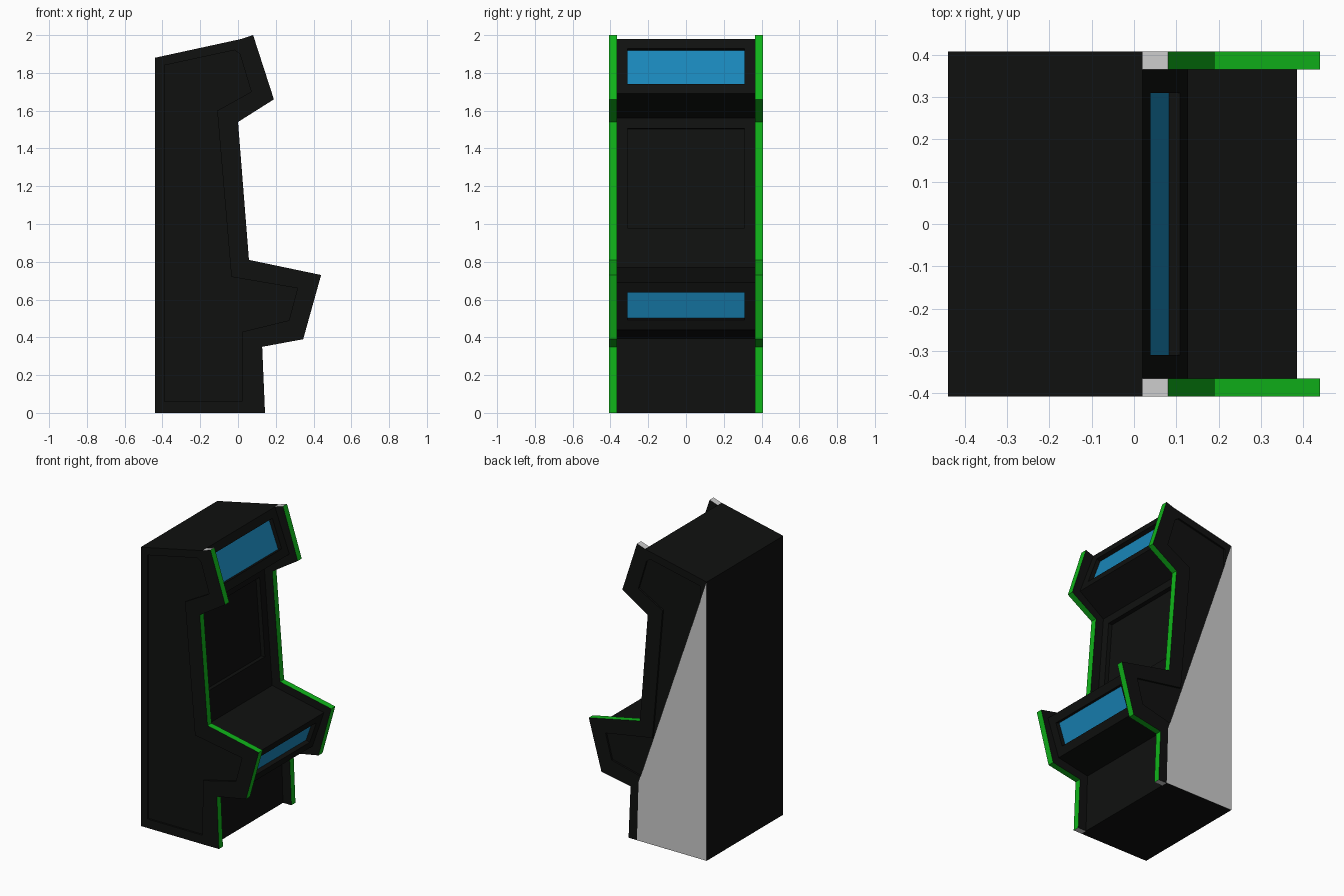
import bpy, bmesh

if "Cube" in bpy.data.objects:
    bpy.data.objects.remove(bpy.data.objects["Cube"])


def material(name, rgb):
    m = bpy.data.materials.new(name)
    m.diffuse_color = (*rgb, 1)
    m.use_nodes = True
    m.node_tree.nodes["Principled BSDF"].inputs["Base Color"].default_value = m.diffuse_color
    return m


BLACK = material("black", (0.005, 0.0055, 0.005))
GREEN = material("green_trim", (0.005, 0.46, 0.01))
BLUE = material("blue_glass", (0.01, 0.24, 0.49))
GREY = material("bare_grey", (0.8, 0.8, 0.8))
WIDTH, THICK = 0.408, 0.043
INNER = WIDTH - THICK


def finish(bm, name, mats):
    mesh = bpy.data.meshes.new(name)
    bm.to_mesh(mesh)
    bm.free()
    for m in mats:
        mesh.materials.append(m)
    obj = bpy.data.objects.new(name, mesh)
    bpy.context.collection.objects.link(obj)
    return obj


def ring(bm, points, y):
    return [bm.verts.new((x, y, z)) for x, z in points]


def bridge(bm, a, b):
    n = len(a)
    return [bm.faces.new((a[i], a[(i + 1) % n], b[(i + 1) % n], b[i])) for i in range(n)]


# Outer silhouette of the side panels and their recessed field
SIDE = [(-0.44, 0), (0.143, 0), (0.128, 0.35), (0.345, 0.39), (0.44, 0.73),
        (0.058, 0.81), (0, 1.54), (0.19, 1.66), (0.08, 2.0), (0.02, 1.98), (-0.44, 1.88)]
FIELD = [(-0.39, 0.06), (0.02, 0.06), (0.025, 0.43), (0.27, 0.49), (0.315, 0.66),
         (-0.035, 0.72), (-0.11, 1.60), (0.07, 1.70), (0.01, 1.9), (-0.02, 1.92), (-0.39, 1.84)]

for side, label in ((-1, "front"), (1, "back")):
    bm = bmesh.new()
    inside = ring(bm, SIDE, side * INNER)
    outside = ring(bm, SIDE, side * WIDTH)
    lip = ring(bm, FIELD, side * WIDTH)
    floor = ring(bm, FIELD, side * (WIDTH - 0.012))
    bm.faces.new(inside)
    rim = bridge(bm, inside, outside)
    bridge(bm, outside, lip)
    bridge(bm, lip, floor)
    bm.faces.new(floor)
    # Green edging along the player side, bare top tip and foot
    for f in rim[1:8]:
        f.material_index = 1
    rim[8].material_index = 2
    rim[0].material_index = 2
    bmesh.ops.recalc_face_normals(bm, faces=bm.faces)
    finish(bm, label + "_side_panel", [BLACK, GREEN, GREY])

# Cabinet body between the panels, with recessed glass, screen and coin panel
BODY = [(-0.44, 0), (0.08, 0), (0.068, 0.395), (0.30, 0.44), (0.386, 0.69),
        (0, 0.77), (-0.012, 0.925), (-0.06, 1.56), (0.128, 1.69), (0.02, 1.98), (-0.44, 1.88)]
bm = bmesh.new()
a, b = ring(bm, BODY, -INNER), ring(bm, BODY, INNER)
walls = bridge(bm, a, b)
bm.faces.new(a)
bm.faces.new(b)
bmesh.ops.recalc_face_normals(bm, faces=bm.faces)
for index, mat in ((3, 1), (6, 0), (8, 1)):
    f = walls[index]
    for thickness in (0.055, 0.0001):
        bmesh.ops.inset_individual(bm, faces=[f], thickness=thickness, use_even_offset=True)
    bm.normal_update()
    push = f.normal * -0.028
    for v in f.verts:
        v.co += push
    f.material_index = mat
finish(bm, "cabinet_body", [BLACK, BLUE])

# Black floor and roof skins over the full width
for name, z0, z1, x1 in (("base_skin", -0.0005, -0.0005, 0.08),
                         ("roof_skin", 1.8805, 1.9805, 0.02)):
    bm = bmesh.new()
    bm.faces.new([bm.verts.new(p) for p in ((-0.44, -WIDTH, z0), (x1, -WIDTH, z1),
                                            (x1, WIDTH, z1), (-0.44, WIDTH, z0))])
    if name == "base_skin":
        bmesh.ops.reverse_faces(bm, faces=bm.faces)
    finish(bm, name, [BLACK])

# Bare grey plate lying flush on the back side panel
bm = bmesh.new()
bm.faces.new(ring(bm, [(-0.44, 0), (-0.44, 1.88), (0.068, 0.395), (0.08, 0)], WIDTH + 0.0008))
plate = finish(bm, "grey_side_plate", [GREY])
if plate.data.polygons[0].normal.y < 0:
    plate.data.flip_normals()
